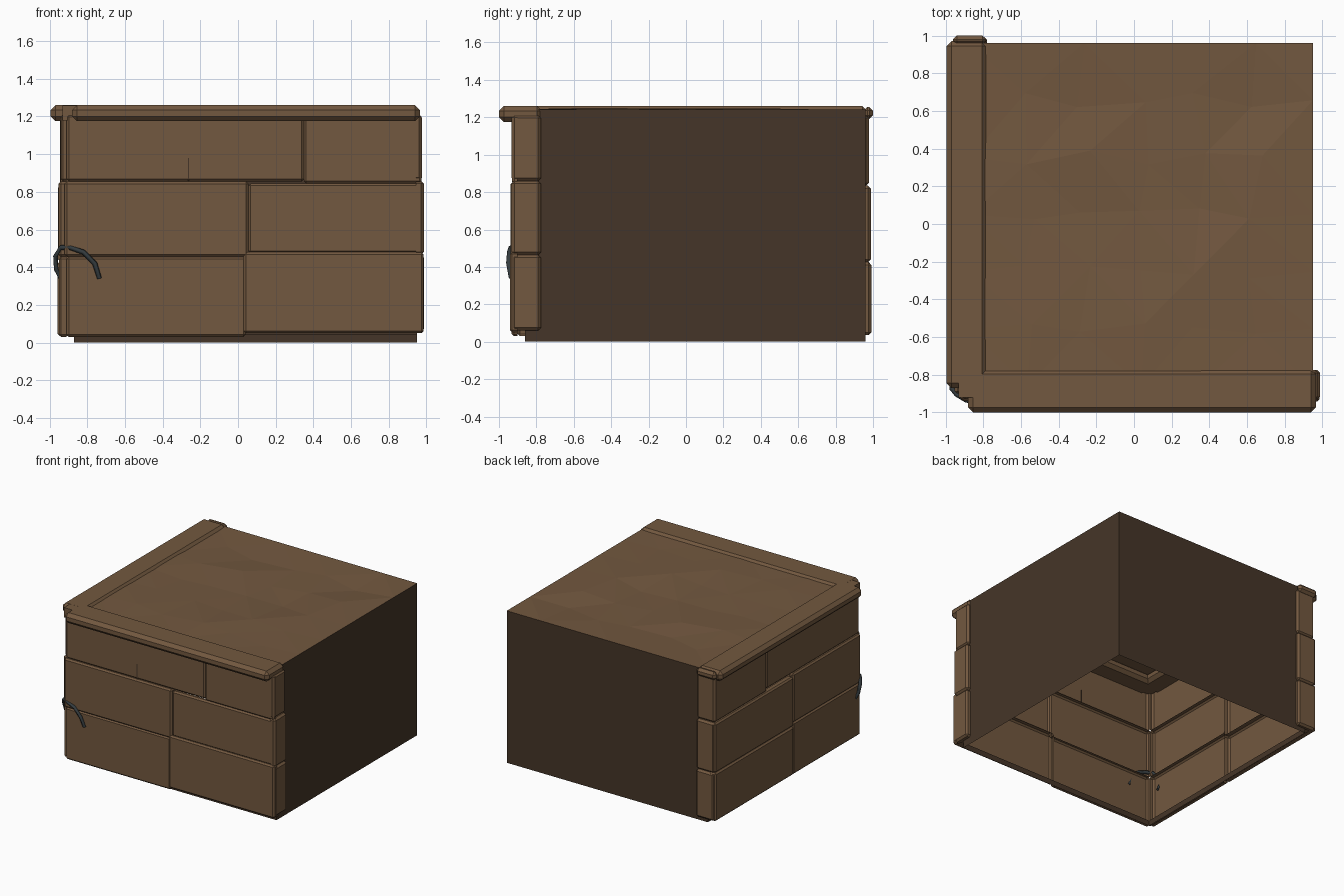
import bpy, bmesh, random
from mathutils import Vector

if "Cube" in bpy.data.objects:
    bpy.data.objects.remove(bpy.data.objects["Cube"])

random.seed(4)


def material(name, color):
    m = bpy.data.materials.new(name)
    m.diffuse_color = (*color, 1)
    m.use_nodes = True
    m.node_tree.nodes["Principled BSDF"].inputs["Base Color"].default_value = m.diffuse_color
    return m


BROWN = material("earth_brown", (0.17, 0.098, 0.05))
DARK = material("cut_brown", (0.06, 0.036, 0.021))
IRON = material("root_grey", (0.035, 0.045, 0.05))


def finish(name, bm, mat):
    me = bpy.data.meshes.new(name)
    bm.to_mesh(me)
    bm.free()
    me.materials.append(mat)
    ob = bpy.data.objects.new(name, me)
    bpy.context.collection.objects.link(ob)
    return ob


def block(name, x, y, z, bevel=0.012, open_dir=None, mat=BROWN):
    """Chamfered box; the side facing open_dir is left open."""
    bm = bmesh.new()
    bmesh.ops.create_cube(bm, size=1)
    for v in bm.verts:
        v.co = Vector([(a[0] + a[1]) / 2 + c * (a[1] - a[0]) for a, c in zip((x, y, z), v.co)])
    bm.normal_update()
    if open_dir:
        d = Vector(open_dir)
        back = [f for f in bm.faces if f.normal.dot(d) > 0.9]
        edges = [e for e in bm.edges if e not in back[0].edges]
        bmesh.ops.delete(bm, geom=back, context='FACES_ONLY')
    else:
        edges = bm.edges[:]
    if bevel:
        bmesh.ops.bevel(bm, geom=edges, offset=bevel, segments=1, affect='EDGES')
    return finish(name, bm, mat)


def quads(name, faces, mat):
    bm = bmesh.new()
    for pts in faces:
        bm.faces.new([bm.verts.new(p) for p in pts])
    return finish(name, bm, mat)


# Front wall: x range, z range, outer y
for i, (x, z, y) in enumerate([
        ((-0.91, 0.04), (0.03, 0.455), -0.932), ((0.03, 0.985), (0.05, 0.48), -0.942),
        ((-0.92, 0.055), (0.455, 0.855), -0.938), ((0.055, 0.985), (0.475, 0.845), -0.93),
        ((-0.91, 0.35), (0.855, 1.21), -0.928), ((0.35, 0.975), (0.845, 1.21), -0.93)]):
    block(f"front_stone_{i}", x, (y, -0.9), z, open_dir=(0, 1, 0))

# Left wall: y range, z range, outer x
for i, (y, z, x) in enumerate([
        ((-0.9, -0.03), (0.03, 0.455), -0.95), ((-0.03, 0.985), (0.035, 0.43), -0.958),
        ((-0.9, -0.03), (0.455, 0.855), -0.952), ((-0.03, 0.985), (0.43, 0.835), -0.955),
        ((-0.9, 0.3), (0.855, 1.21), -0.94), ((0.3, 0.975), (0.835, 1.21), -0.942)]):
    block(f"left_stone_{i}", (x, -0.91), y, z, open_dir=(1, 0, 0))

# Stones returning round the free ends of both walls
for i, (z, o) in enumerate([((0.06, 0.465), 0.988), ((0.465, 0.86), 0.986), ((0.86, 1.21), 0.976)]):
    block(f"right_end_stone_{i}", (0.945, o), (-0.932, -0.775), z, 0.015, (-1, 0, 0))
for i, (z, o) in enumerate([((0.035, 0.425), 0.992), ((0.425, 0.835), 0.988), ((0.835, 1.21), 0.978)]):
    block(f"back_end_stone_{i}", (-0.945, -0.78), (0.955, o), z, 0.015, (0, -1, 0))

# Short crack in the upper front stone
block("front_crack", (-0.266, -0.26), (-0.9295, -0.925), (0.855, 0.98), 0, mat=DARK)

# Rim caps along the top
block("front_cap", (-0.88, 0.965), (-1, -0.77), (1.175, 1.26), 0.026)
block("left_cap", (-0.995, -0.78), (-0.87, 0.97), (1.175, 1.26), 0.026)
block("corner_cap", (-0.93, -0.8), (-0.92, -0.8), (1.18, 1.2595), 0)
block("back_end_cap", (-0.96, -0.785), (0.95, 1.0), (1.19, 1.255), 0.02)

# Uneven ground on top
bm = bmesh.new()
N = 6
bmesh.ops.create_grid(bm, x_segments=N, y_segments=N, size=1)
for v in bm.verts:
    border = max(abs(v.co.x), abs(v.co.y)) > 0.99
    j = 0 if border else 0.04
    v.co = Vector((0.04 + v.co.x * 0.91 + random.uniform(-j, j),
                   0.05 + v.co.y * 0.91 + random.uniform(-j, j),
                   1.243 if border else random.uniform(1.222, 1.254)))
bmesh.ops.triangulate(bm, faces=bm.faces[:], quad_method='SHORT_EDGE')
finish("ground", bm, BROWN)

# Flat cut sides and the skirt below the stones
X0, X1, Y0, Y1, H, S = -0.87, 0.95, -0.86, 0.96, 1.243, 0.045
quads("cut_right_side", [[(X1, Y0, 0), (X1, Y1, 0), (X1, Y1, H), (X1, Y0, H)]], DARK)
quads("cut_back_side", [[(X1, Y1, 0), (X0, Y1, 0), (X0, Y1, H), (X1, Y1, H)]], DARK)
quads("base_skirt", [
    [(X0, Y0, 0), (X1, Y0, 0), (X1, Y0, S), (X0, Y0, S)],
    [(X0, Y1, 0), (X0, Y0, 0), (X0, Y0, S), (X0, Y1, S)]], DARK)
quads("base_ledge", [
    [(X0, Y0, S), (X1 + .02, Y0, S), (X1 + .02, -0.92, S), (-0.93, -0.92, S)],
    [(X0, Y1, S), (X0, Y0, S), (-0.93, -0.92, S), (-0.93, Y1, S)]], BROWN)

# Root looping round the corner
cu = bpy.data.curves.new("corner_root", 'CURVE')
cu.dimensions = '3D'
cu.bevel_depth = 0.014
cu.bevel_resolution = 0
cu.use_fill_caps = True
path = [(-0.935, -0.84, 0.33), (-0.965, -0.85, 0.39), (-0.968, -0.87, 0.46), (-0.94, -0.905, 0.505),
        (-0.89, -0.935, 0.505), (-0.82, -0.943, 0.48), (-0.76, -0.948, 0.42), (-0.735, -0.935, 0.34)]
sp = cu.splines.new('POLY')
sp.points.add(len(path) - 1)
for p, c, r in zip(sp.points, path, (0.8, 0.9, 1, 1, 1, 1, 1, 0.9)):
    p.co = (*c, 1)
    p.radius = r
cu.materials.append(IRON)
bpy.context.collection.objects.link(bpy.data.objects.new("corner_root", cu))
